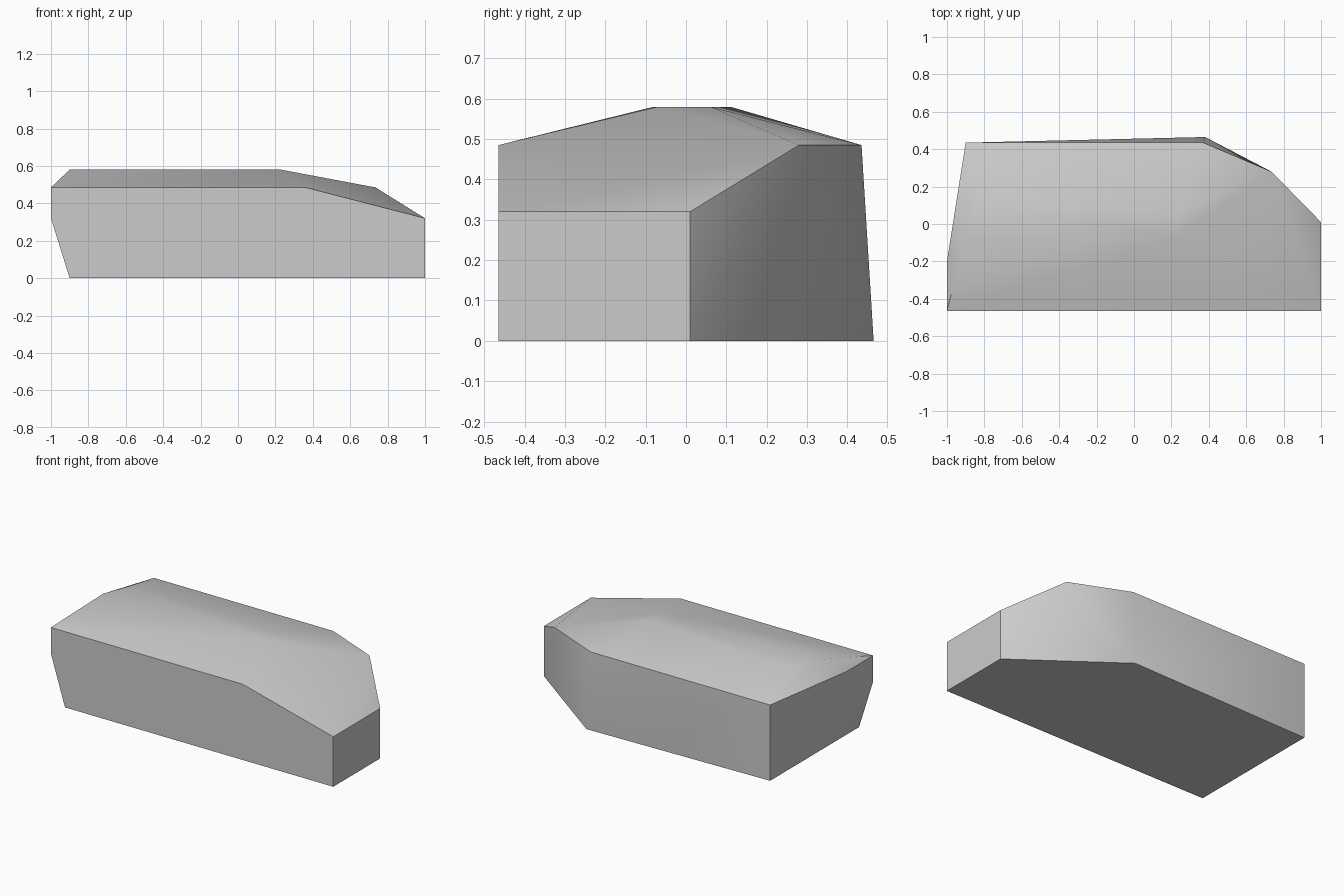
import bpy
import bmesh
import math

cube = bpy.data.objects.get("Cube")
if cube:
    bpy.data.objects.remove(cube)

# One stone colour
stone = bpy.data.materials.new("stone_grey")
stone.use_nodes = True
grey = (0.6, 0.6, 0.6, 1)
stone.diffuse_color = grey
stone.node_tree.nodes["Principled BSDF"].inputs["Base Color"].default_value = grey

front, back, right, left = -0.465, 0.435, 1.0, -0.9

# Corner outlines of the rock at each height
levels = {
    0.0: [(left, front), (right, front), (right, 0.01), (0.38, 0.465), (left, back)],
    0.32: [(-1, front), (right, front), (right, 0.01)],
    0.485: [(-1, front), (0.36, front), (0.735, 0.28), (0.37, back), (left, back), (-1, -0.2)],
    0.58: [(left, -0.08), (0.23, -0.07), (0.23, 0.06), (-0.83, 0.11)],
}

# Chiselled convex body wrapped around the outlines
bm = bmesh.new()
for height, outline in levels.items():
    for x, y in outline:
        bm.verts.new((x, y, height))
bmesh.ops.convex_hull(bm, input=bm.verts[:])
bmesh.ops.dissolve_limit(bm, angle_limit=math.radians(0.5),
                         verts=bm.verts[:], edges=bm.edges[:])
bmesh.ops.recalc_face_normals(bm, faces=bm.faces[:])
mesh = bpy.data.meshes.new("rock_slab")
bm.to_mesh(mesh)
bm.free()
mesh.materials.append(stone)

rock = bpy.data.objects.new("rock_slab", mesh)
bpy.context.collection.objects.link(rock)

# Soft facets with hard outer edges
bpy.ops.object.select_all(action="DESELECT")
rock.select_set(True)
bpy.context.view_layer.objects.active = rock
bpy.ops.object.shade_smooth_by_angle(angle=math.radians(40))
